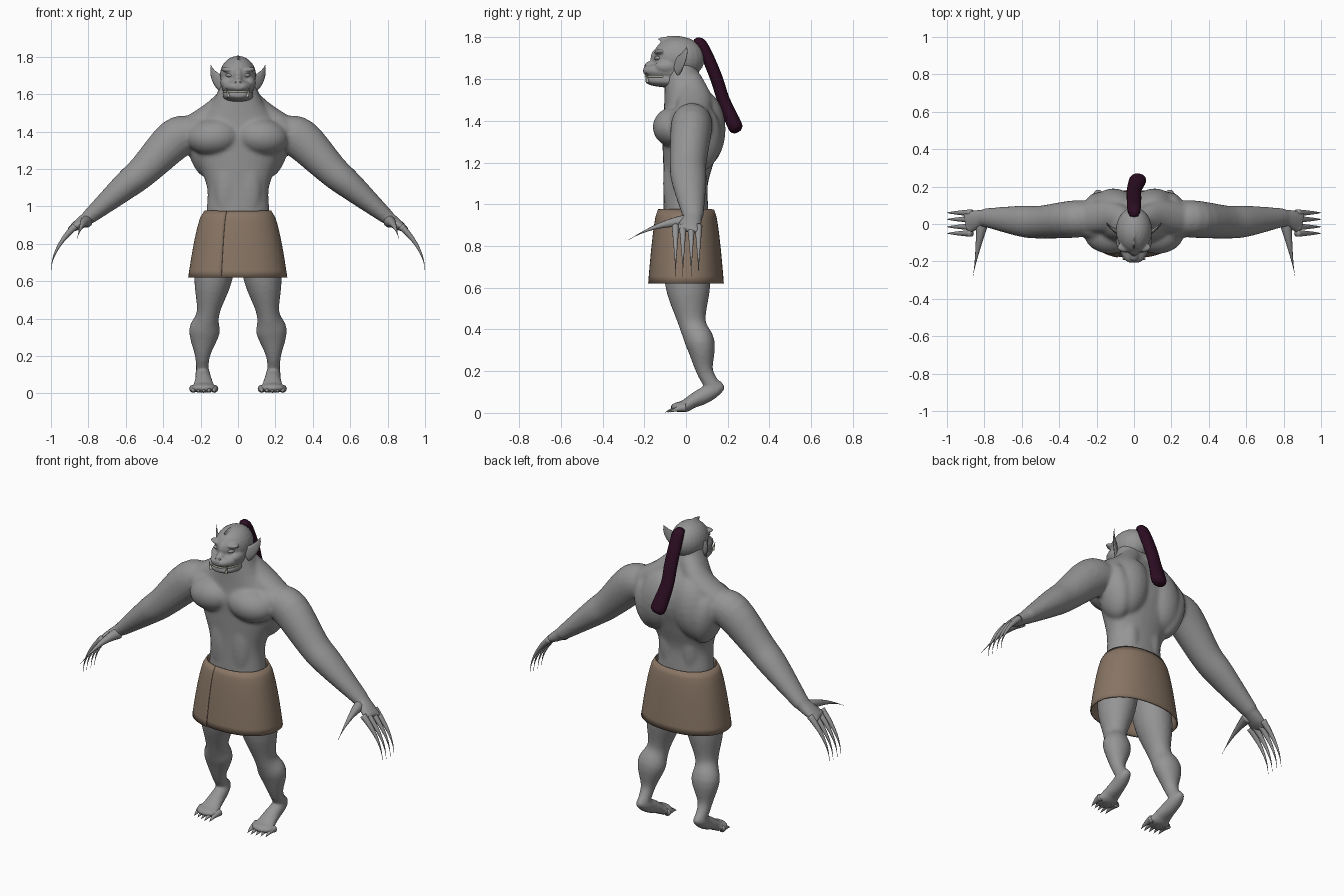
import bpy, bmesh, math
from mathutils import Vector, Matrix

default_cube = bpy.data.objects.get("Cube")
if default_cube:
    bpy.data.objects.remove(default_cube)

AXIS_X, AXIS_Y, AXIS_Z = Matrix.Identity(3)
SIDES = (1, -1)


def material(name, red, green, blue):
    mat = bpy.data.materials.new(name)
    mat.use_nodes = True
    mat.diffuse_color = (red, green, blue, 1)
    shader = mat.node_tree.nodes["Principled BSDF"]
    shader.inputs["Base Color"].default_value = mat.diffuse_color
    return mat


SKIN = material("grey skin", .3, .3, .3)
CLOTH = material("brown cloth", .25, .18, .13)
HAIR = material("dark plum hair", .025, .004, .016)
IVORY = material("ivory", .6, .6, .5)


def finish(name, bm, mat, voxel=None, relaxing=3):
    """Turn a bmesh into a smooth object; a voxel size fuses its parts into one skin."""
    bmesh.ops.recalc_face_normals(bm, faces=bm.faces)
    for face in bm.faces:
        face.smooth = True
    mesh = bpy.data.meshes.new(name)
    bm.to_mesh(mesh)
    bm.free()
    mesh.materials.append(mat)
    obj = bpy.data.objects.new(name, mesh)
    bpy.context.collection.objects.link(obj)
    if voxel:
        fuse = obj.modifiers.new("fuse", 'REMESH')
        fuse.mode, fuse.voxel_size, fuse.use_smooth_shade = 'VOXEL', voxel, True
        relax = obj.modifiers.new("relax", 'SMOOTH')
        relax.iterations = relaxing
    return obj


def spline(keys, steps=4):
    """Catmull-Rom curve through rows of any length."""
    keys = [Vector(key) for key in keys]
    keys = [2 * keys[0] - keys[1], *keys, 2 * keys[-1] - keys[-2]]
    curve = []
    for before, start, end, after in zip(keys, keys[1:], keys[2:], keys[3:]):
        leave, arrive = (end - before) / 2, (after - start) / 2
        for step in range(steps):
            t = step / steps
            ease = t * t * (3 - 2 * t)
            curve.append(start.lerp(end, ease) + leave * t * (1 - t) ** 2
                         - arrive * t * t * (1 - t))
    return curve + [keys[-2]]


def signed_power(value, power):
    return math.copysign(abs(value) ** power, value)


def loft(bm, path, widths, depths=None, ref=AXIS_Y, side=1, segs=20, power=1.0):
    """Smooth capped tube along a path; depths are measured along ref."""
    rows = spline([(*p, w, d) for p, w, d in zip(path, widths, depths or widths)])
    points = [Vector((row[0] * side, row[1], row[2])) for row in rows]
    last = len(points) - 1
    rings = []
    for i, (point, row) in enumerate(zip(points, rows)):
        tangent = (points[min(i + 1, last)] - points[max(i - 1, 0)]).normalized()
        deep = (ref - tangent * ref.dot(tangent)).normalized()
        wide = deep.cross(tangent)
        ring = []
        for s in range(segs):
            angle = math.tau * s / segs
            ring.append(bm.verts.new(
                point + wide * max(row[3], .001) * signed_power(math.cos(angle), power)
                + deep * max(row[4], .001) * signed_power(math.sin(angle), power)))
        rings.append(ring)
    for low, high in zip(rings, rings[1:]):
        for s in range(segs):
            bm.faces.new((low[s - 1], low[s], high[s], high[s - 1]))
    bm.faces.new(rings[0])
    bm.faces.new(rings[-1])


def spike(bm, start, tip, radius, side, bow=(0, 0, 0), thin=1.0, ref=AXIS_Y, taper=.8):
    """Bowed tube that tapers to a point, for digits, claws, tusks and ears."""
    steps = [i / 6 for i in range(7)]
    path = [Vector(start).lerp(Vector(tip), f) + Vector(bow) * f * (1 - f) for f in steps]
    sizes = [radius * (1 - f) ** taper for f in steps]
    loft(bm, path, [size * thin for size in sizes], sizes, ref, side, segs=10)


def blob(bm, centre, size, side=1, turn=0.0):
    """Stretched ball, turned about the front axis."""
    x, y, z = centre
    place = (Matrix.Translation((x * side, y, z)) @ Matrix.Rotation(turn * side, 4, 'Y')
             @ Matrix.Diagonal((*size, 1)))
    bmesh.ops.create_uvsphere(bm, u_segments=24, v_segments=14, radius=1, matrix=place)


# Torso: depth and backward lean follow the width
body = bmesh.new()
torso_widths = (.17, .17, .165, .22, .26, .14, .075)
loft(body, [(0, (w - .17) * .3, .8 + .15 * i) for i, w in enumerate(torso_widths)],
     torso_widths, [.04 + .4 * w for w in torso_widths], segs=32, power=.9)

# Muscles, arms and legs, fused with the torso
for side in SIDES:
    chest, back, flank = (.125, -.045, 1.37), (.11, .075, 1.36), (.19, .06, 1.32)
    blob(body, chest, (.145, .115, .1), side, turn=.1)
    blob(body, back, (.125, .115, .19), side, turn=-.2)
    blob(body, flank, (.08, .11, .17), side, turn=.2)
    blob(body, (.07, .045, 1.1), (.06, .06, .22), side)
    blob(body, (.06, -.06, 1.1), (.07, .05, .2), side)
    blob(body, (.2, .015, 1.4), (.13, .1, .085), side)
    loft(body, [(.03, .015, 1.6), (.13, .04, 1.5), (.27, .03, 1.42)], [.06, .065, .055],
         [.06, .085, .08], side=side)

    shoulder, upper_arm, elbow = (.24, .03, 1.39), (.335, .025, 1.36), (.5, .01, 1.195)
    forearm, wrist, knuckles = (.6, .015, 1.11), (.8, .035, .94), (.9, .003, .875)
    loft(body, [shoulder, upper_arm, elbow, forearm, wrist],
         [.095, .11, .087, .075, .04], [.095, .1, .088, .084, .05], side=side)
    loft(body, [wrist, (.85, .02, .905), knuckles], [.037, .03, .015], [.045, .055, .06],
         side=side)

    hip, thigh, knee = (.1, 0, .8), (.135, .01, .6), (.16, .03, .43)
    calf, ankle, heel = (.18, .07, .33), (.19, .09, .2), (.19, .14, .11)
    loft(body, [hip, thigh, knee, calf, ankle, heel],
         [.11, .1, .061, .083, .041, .033], [.12, .107, .066, .07, .041, .038], side=side)
    loft(body, [(.19, .18, .135), heel, (.185, .07, .075), (.183, -.04, .02)],
         [.018, .038, .045, .066], [.018, .033, .04, .018], ref=AXIS_Z, side=side)
    blob(body, (.185, -.02, .028), (.072, .055, .026), side)
finish("body", body, SKIN, voxel=.01, relaxing=7)

# Long clawed fingers, thumbs and toes
digits = bmesh.new()
for side in SIDES:
    for y in (.06, .025, -.015, -.05):
        spike(digits, (.87, y, .895), (1, y, .655), .019, side, bow=(.12, 0, 0), taper=1.3)
    spike(digits, (.81, .01, .92), (.86, -.275, .83), .034, side, bow=(0, 0, .08),
          ref=AXIS_Z, taper=1.4)
    for i in range(5):
        x, reach = .127 + .028 * i, .1 - .008 * abs(i - 1)
        spike(digits, (x, 0, .025), (x, -reach, .003), .022, side, bow=(0, 0, .02), ref=AXIS_Z)
finish("fingers_and_toes", digits, SKIN)

# Head: skull, crest, brows, nose, cheeks and two jaws
head = bmesh.new()
blob(head, (0, -.035, 1.7), (.097, .125, .104))
blob(head, (0, -.06, 1.79), (.008, .075, .018))
blob(head, (0, -.165, 1.665), (.026, .034, .022))
blob(head, (0, -.13, 1.7), (.03, .04, .05))
jaw_depths = (0, -.08, -.15, -.19, -.205)
loft(head, [(0, y, 1.64) for y in jaw_depths], [.08, .088, .074, .05, .03],
     [.05, .05, .036, .024, .012], ref=AXIS_Z, power=.9)
loft(head, [(0, y * .95, 1.595) for y in jaw_depths], [.06, .082, .074, .052, .03],
     [.03, .036, .03, .02, .01], ref=AXIS_Z, power=.85)
for side in SIDES:
    blob(head, (.045, -.125, 1.728), (.046, .026, .014), side, turn=-.15)
    blob(head, (.06, -.09, 1.66), (.036, .06, .035), side)
finish("head", head, SKIN, voxel=.006)

# Pointed ears, nostrils and eyes
features = bmesh.new()
for side in SIDES:
    spike(features, (.08, -.05, 1.655), (.145, .005, 1.755), .048, side,
          bow=(.05, .02, -.03), thin=.25, ref=AXIS_Z)
    blob(features, (.012, -.193, 1.662), (.008, .006, .005), side)
    blob(features, (.045, -.132, 1.7), (.021, .02, .011), side, turn=-.1)
finish("ears_and_eyes", features, SKIN)

# Tusks and the row of teeth between the jaws
teeth = bmesh.new()
for side in SIDES:
    spike(teeth, (.05, -.185, 1.585), (.062, -.19, 1.635), .008, side)
    gum = [(0, -.195, 1.613), (.04, -.185, 1.613), (.065, -.15, 1.613), (.077, -.11, 1.613)]
    loft(teeth, gum, [.003] * 4, [.005] * 4, ref=AXIS_Z, side=side, segs=8)
finish("tusks_and_teeth", teeth, IVORY)

# Ponytail hanging from the crown
tail = bmesh.new()
thickness = (.016, .027, .03, .03, .035, .02)
loft(tail, [(0, .04, 1.775), (0, .075, 1.765), (0, .14, 1.62), (0, .18, 1.5),
            (.02, .235, 1.375), (.025, .247, 1.35)],
     thickness, [1.3 * t for t in thickness], ref=AXIS_X)
finish("ponytail", tail, HAIR)

# Wrapped skirt: a flared sheet whose outer end overlaps its start at the front
cloth = bmesh.new()
columns, levels = 72, 10
rows = []
for level in range(levels + 1):
    drop = level / levels
    width = .175 + .085 * drop ** .6
    depth = .035 + .55 * width
    row = []
    for column in range(columns + 1):
        turn = column / columns
        angle = math.radians(-135 + 388 * turn)
        grow = 1 + .1 * max(0, turn - .7)
        row.append(cloth.verts.new((width * grow * signed_power(math.cos(angle), .9),
                                    depth * grow * signed_power(math.sin(angle), .9),
                                    .975 - .355 * drop)))
    rows.append(row)
for upper, lower in zip(rows, rows[1:]):
    for i in range(columns):
        cloth.faces.new((upper[i], lower[i], lower[i + 1], upper[i + 1]))
skirt = finish("skirt", cloth, CLOTH)
solid = skirt.modifiers.new("thickness", 'SOLIDIFY')
solid.thickness, solid.offset = .007, 0
bpy.ops.object.select_all(action='DESELECT')
skirt.select_set(True)
bpy.context.view_layer.objects.active = skirt
bpy.ops.object.shade_smooth_by_angle(angle=math.radians(40))
